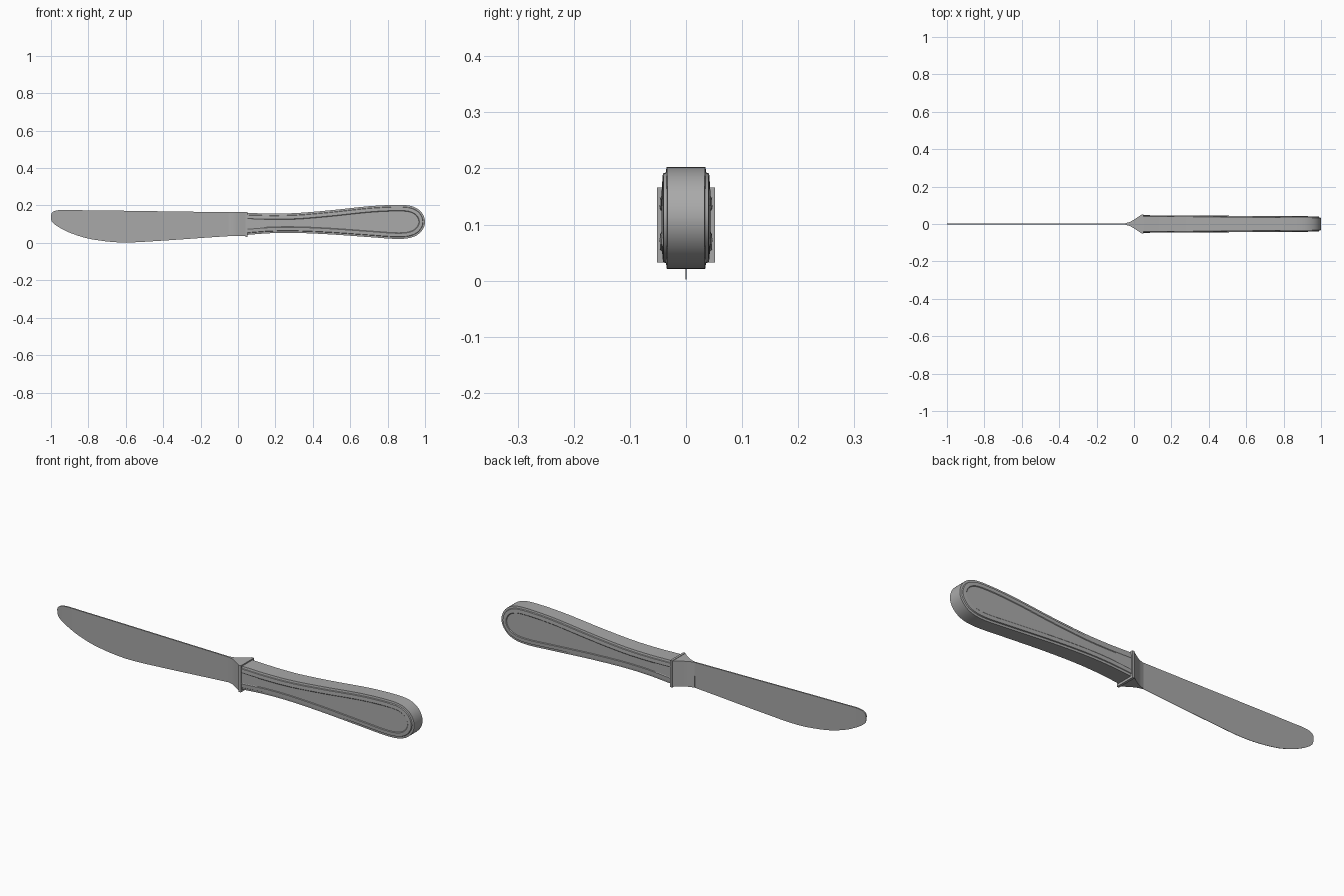
import bpy
import bmesh
import math
from mathutils import Vector

cube = bpy.data.objects.get("Cube")
if cube:
    bpy.data.objects.remove(cube, do_unlink=True)

steel = bpy.data.materials.new("brushed steel grey")
steel.use_nodes = True
steel.diffuse_color = (0.4, 0.4, 0.4, 1)
steel.node_tree.nodes["Principled BSDF"].inputs["Base Color"].default_value = (0.4, 0.4, 0.4, 1)


def smooth_path(points, steps):
    """Catmull-Rom curve through points of any dimension."""
    pts = [Vector(p) for p in points]
    ext = [2 * pts[0] - pts[1]] + pts + [2 * pts[-1] - pts[-2]]
    out = []
    for a, b, c, d in zip(ext, ext[1:], ext[2:], ext[3:]):
        for i in range(steps):
            t = i / steps
            out.append(0.5 * (2 * b + (c - a) * t + (2 * a - 5 * b + 4 * c - d) * t * t
                              + (3 * b - a - 3 * c + d) * t ** 3))
    return out + [pts[-1]]


def skin(name, rings, angle):
    """Join closed rings of equal length and cap both ends."""
    bm = bmesh.new()
    loops = [[bm.verts.new(p) for p in ring] for ring in rings]
    n = len(loops[0])
    for a, b in zip(loops, loops[1:]):
        for i in range(n):
            j = (i + 1) % n
            bm.faces.new((a[i], a[j], b[j], b[i]))
    bm.faces.new(loops[0])
    bm.faces.new(loops[-1])
    bmesh.ops.recalc_face_normals(bm, faces=bm.faces)
    mesh = bpy.data.meshes.new(name)
    bm.to_mesh(mesh)
    bm.free()
    mesh.materials.append(steel)
    obj = bpy.data.objects.new(name, mesh)
    bpy.context.collection.objects.link(obj)
    bpy.ops.object.select_all(action='DESELECT')
    obj.select_set(True)
    bpy.context.view_layer.objects.active = obj
    bpy.ops.object.shade_smooth_by_angle(angle=math.radians(angle))
    return obj


def section(x, low, high, edge, spine):
    return [(x, -edge, low), (x, edge, low), (x, spine, high), (x, -spine, high)]


# Blade: rounded tip, bellied cutting edge, nearly straight spine
blade_stations = [(-1.0, 0.128, 0.148), (-0.994, 0.112, 0.162), (-0.975, 0.095, 0.172),
                  (-0.94, 0.074, 0.176), (-0.88, 0.047, 0.175), (-0.78, 0.019, 0.174),
                  (-0.62, 0.002, 0.172), (-0.42, 0.011, 0.169), (-0.2, 0.026, 0.166),
                  (-0.05, 0.036, 0.164)]
skin("blade", [section(x, lo, hi, 0.001, 0.0035)
               for x, lo, hi in smooth_path(blade_stations, 4)], 30)

# Bolster: concave flare from the blade to the collar
flare = smooth_path([(-0.05, 0.003), (-0.02, 0.012), (0.01, 0.03), (0.04, 0.05)], 3)
skin("bolster", [section(x, 0.037, 0.164, y, y) for x, y in flare], 30)

# Collar: thin lip between bolster and handle
skin("collar", [section(x, 0.032, 0.166, 0.052, 0.052) for x in (0.04, 0.052)], 30)

# Handle outline, along the top, round the butt and back along the bottom
BUTT = 0.05
outline = smooth_path([(BUTT, 0.160), (0.18, 0.157), (0.32, 0.160), (0.5, 0.175),
                       (0.7, 0.196), (0.85, 0.203), (0.93, 0.196), (0.98, 0.165),
                       (1.0, 0.115), (0.985, 0.068), (0.94, 0.033), (0.86, 0.021),
                       (0.7, 0.031), (0.5, 0.045), (0.32, 0.053), (0.18, 0.052),
                       (BUTT, 0.043)], 4)


def ring(inset, neck, end, side):
    """Outline moved inwards, its depth running from neck to end."""
    pts = []
    last = len(outline) - 1
    for i, p in enumerate(outline):
        d = (outline[min(i + 1, last)] - outline[max(i - 1, 0)]).normalized()
        x, z = p + Vector((d.y, -d.x)) * inset
        x = max(x, BUTT)
        depth = neck + (end - neck) * (x - BUTT) / (1 - BUTT)
        pts.append((x, side * depth, z))
    return pts


# Handle: broad edge band, stepped rim and a shallow sunken panel on each side
steps = [(0.0, 0.041, 0.033), (0.010, 0.043, 0.034), (0.012, 0.046, 0.040),
         (0.030, 0.047, 0.041), (0.033, 0.045, 0.038)]
rings = [ring(*s, -1) for s in reversed(steps)] + [ring(*s, 1) for s in steps]
skin("handle", rings, 30)
